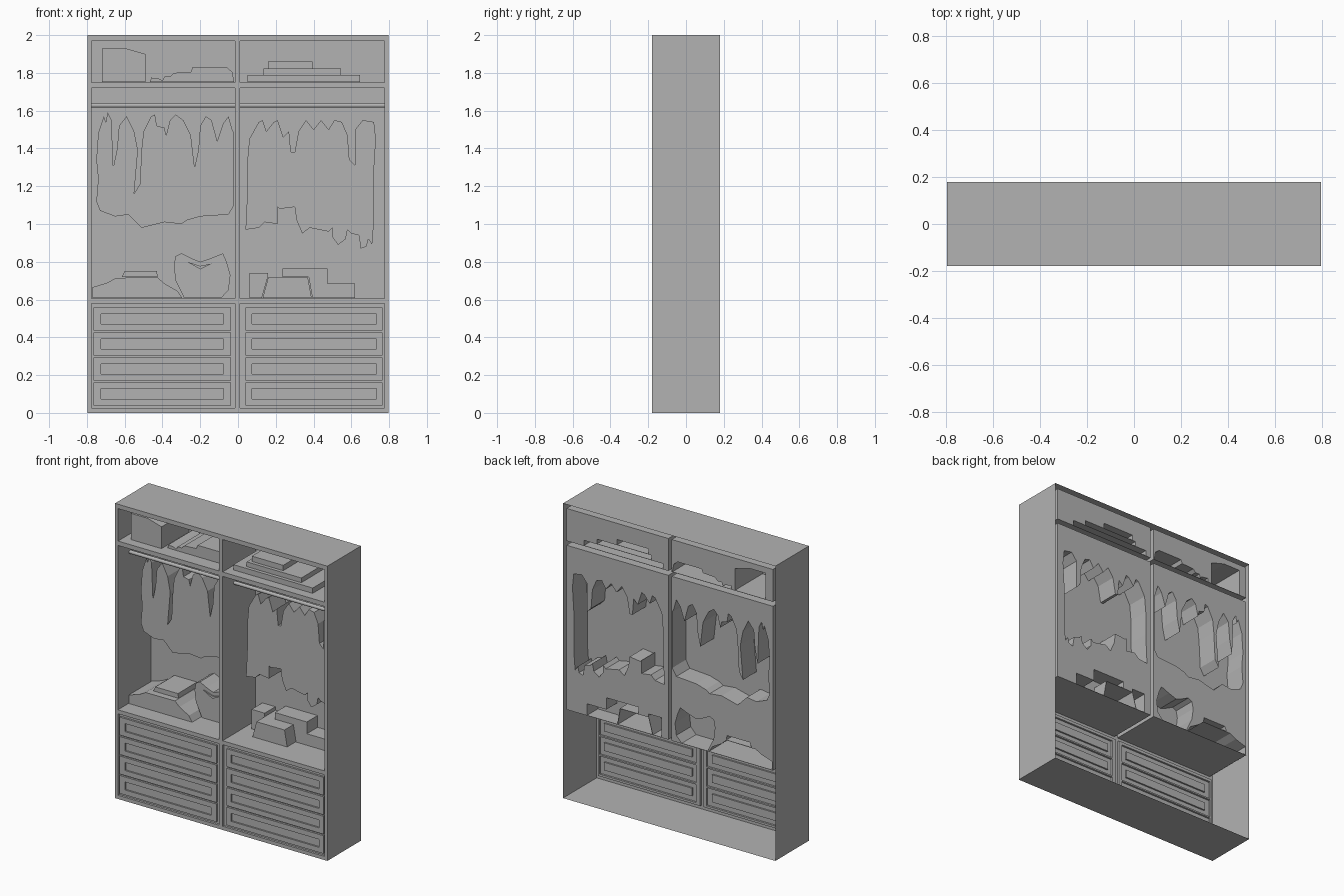
import bpy, bmesh, math

cube = bpy.data.objects.get("Cube")
if cube:
    bpy.data.objects.remove(cube)

GREY = (0.45, 0.45, 0.45, 1)
mat = bpy.data.materials.new("plain grey")
mat.use_nodes = True
mat.diffuse_color = GREY
mat.node_tree.nodes["Principled BSDF"].inputs["Base Color"].default_value = GREY

FRONT, BACK, PANEL = -0.18, 0.18, 0.175


def rect(x0, x1, z0, z1):
    return [(x0, z0), (x0, z1), (x1, z1), (x1, z0)]


def cm(points):
    return [(x / 100, z / 100) for x, z in points]


def ring(bm, points, y):
    """Closed loop of vertices and edges in the plane at depth y."""
    verts = [bm.verts.new((x, y, z)) for x, z in points]
    for a, b in zip(verts, verts[1:] + verts[:1]):
        bm.edges.new((a, b))
    return verts


def fill(bm, rings):
    """Flat panel bounded by the first ring, with the others as openings."""
    edges = [bm.edges.get((a, b)) for r in rings for a, b in zip(r, r[1:] + r[:1])]
    out = bmesh.ops.triangle_fill(bm, edges=edges, use_beauty=True, normal=(0, -1, 0))
    return [g for g in out["geom"] if isinstance(g, bmesh.types.BMFace)]


def bridge(bm, a, b):
    n = len(a)
    for i in range(n):
        j = (i + 1) % n
        bm.faces.new((a[i], a[j], b[j], b[i]))


def finish(bm, name, front_face):
    """Turn the sheet so the given face looks forward, then make the object."""
    bmesh.ops.recalc_face_normals(bm, faces=bm.faces[:])
    front_face.normal_update()
    if front_face.normal.y > 0:
        bmesh.ops.reverse_faces(bm, faces=bm.faces[:])
    mesh = bpy.data.meshes.new(name)
    bm.to_mesh(mesh)
    bm.free()
    mesh.materials.append(mat)
    obj = bpy.data.objects.new(name, mesh)
    bpy.context.collection.objects.link(obj)
    return obj


def recess(name, outline, depth, openings):
    """Lining of a bay: side walls and a rear panel with openings."""
    bm = bmesh.new()
    mouth, rear = ring(bm, outline, FRONT), ring(bm, outline, depth)
    faces = fill(bm, [rear] + [ring(bm, o, depth) for o in openings])
    bridge(bm, mouth, rear)
    finish(bm, name, faces[0])


def relief(name, outline, front, rear=PANEL):
    """Silhouette pushed forward from the rear panel, hollow behind."""
    bm = bmesh.new()
    face_ring, base = ring(bm, outline, front), ring(bm, outline, rear)
    face = bm.faces.new(face_ring)
    bridge(bm, face_ring, base)
    finish(bm, name, face)


def drawer(name, outline, inset, rear):
    """Drawer front: raised border around a sunken field."""
    bm = bmesh.new()
    base, border = ring(bm, outline, rear), ring(bm, outline, -0.178)
    lip, field = ring(bm, inset, -0.178), ring(bm, inset, -0.167)
    bridge(bm, base, border)
    fill(bm, [border, lip])
    bridge(bm, lip, field)
    finish(bm, name, bm.faces.new(field))


# Hanging clothes outlines
left_clothes = cm([
    (-73, 107), (-75, 112), (-74, 124), (-75, 134), (-74, 148), (-71, 157), (-70, 154),
    (-69, 159), (-67, 155), (-66, 130), (-64, 140), (-63, 152), (-59, 157), (-55, 149),
    (-53, 139), (-55, 116), (-52, 121), (-51, 140), (-50, 149), (-46, 157), (-44, 158),
    (-43, 152), (-39, 151), (-38, 147), (-36, 155), (-33, 158), (-29, 155), (-25, 147),
    (-23, 130), (-21, 139), (-20, 152), (-17, 157), (-14, 155), (-11, 144), (-8, 153),
    (-5, 157), (-3, 150), (-2, 148), (-2, 110), (-5, 105), (-20, 104), (-27, 102),
    (-30, 100), (-39, 101), (-51, 98), (-58, 105), (-65, 104)])
right_clothes = cm([
    (4, 97), (5, 118), (5, 134), (6, 145), (11, 154), (13, 155), (15, 149), (19, 154),
    (21, 155), (24, 146), (27, 149), (28, 138), (30, 138), (32, 149), (36, 155), (40, 150),
    (44, 155), (48, 150), (51, 155), (55, 154), (58, 147), (59, 134), (62, 131), (62, 150),
    (66, 155), (72, 154), (73, 145), (72, 129), (72, 102), (71, 89), (69, 92), (68, 88),
    (65, 87), (64, 94), (60, 95), (58, 97), (57, 92), (53, 89), (50, 93), (50, 98),
    (48, 96), (38, 98), (34, 95), (31, 102), (30, 109), (22, 108), (21, 109), (21, 100),
    (14, 101), (11, 98)])

# Stored things: name, outline, depth of the front face
upper_left = [
    ("storage_box", cm([(-72, 175.2), (-72, 193), (-59.5, 193), (-49, 190), (-49, 175.2)]), -0.12),
    ("folded_blanket", cm([(-46.5, 175.2), (-46, 177.5), (-42, 177), (-40, 176), (-39, 178),
                           (-36, 178), (-34, 180), (-25, 180.5), (-24, 183), (-6, 183),
                           (-3, 180.5), (-2, 175.2)]), -0.09)]
upper_right = [
    ("large_book", rect(0.05, 0.645, 1.752, 1.788), -0.12),
    ("medium_book", rect(0.135, 0.545, 1.79, 1.822), -0.10),
    ("small_book", rect(0.16, 0.395, 1.824, 1.86), -0.08)]
lower_left = [
    ("left_hanging_clothes", left_clothes, 0.03),
    ("folded_pile", cm([(-77, 60.7), (-77, 66.5), (-69, 69), (-64.5, 71.5), (-42.5, 71.7),
                        (-39, 68.5), (-32, 64.5), (-29.5, 60.7)]), -0.07),
    ("folded_pile_top", cm([(-61.5, 71.9), (-60, 75), (-43, 75), (-42.5, 71.9)]), -0.03),
    ("soft_bag", cm([(-28.5, 60.7), (-31, 66), (-33, 70), (-34, 78), (-33, 83), (-30, 84.5),
                     (-25, 82), (-20, 80), (-14, 82), (-8, 84.5), (-6, 80), (-4, 73),
                     (-5, 65), (-9, 60.7)]), 0.02)]
lower_right = [
    ("right_hanging_clothes", right_clothes, 0.03),
    ("small_box", cm([(6, 60.7), (6, 74), (15.8, 74), (15.8, 72), (12.6, 60.7)]), 0.06),
    ("tapered_box", cm([(13, 60.7), (16, 71.7), (37, 71.7), (39, 60.7)]), -0.03),
    ("stepped_box", cm([(23.5, 72), (23.5, 76.5), (47.5, 76.5), (47.5, 68.5), (62, 68.5),
                        (62, 60.7), (39.4, 60.7), (37.4, 72)]), 0.06)]

# Compartments with their contents
LEFT, RIGHT = (-0.775, -0.015), (0.01, 0.775)
TOP, MAIN, BASE = (1.75, 1.97), (0.605, 1.72), (0.025, 0.578)
compartments = [("upper_left_compartment", LEFT, TOP, upper_left),
                ("upper_right_compartment", RIGHT, TOP, upper_right),
                ("left_hanging_compartment", LEFT, MAIN, lower_left),
                ("right_hanging_compartment", RIGHT, MAIN, lower_right)]
for name, xs, zs, items in compartments:
    recess(name, rect(*xs, *zs), PANEL, [outline for _, outline, _ in items])
    for item_name, outline, front in items:
        relief(item_name, outline, front)
relief("bag_handle", cm([(-27, 80), (-20, 76), (-14, 79), (-20, 77.8)]), 0.012, 0.02)

# Drawer bays
DRAWER_REAR = -0.165
for side, xs, x0, x1, margin in (("left", LEFT, -0.765, -0.038, 0.04),
                                 ("right", RIGHT, 0.04, 0.765, 0.033)):
    rows = [(0.04 + 0.132 * i, 0.162 + 0.132 * i) for i in range(4)]
    fronts = [rect(x0, x1, a, b) for a, b in rows]
    recess(side + "_drawer_bay", rect(*xs, *BASE), DRAWER_REAR, fronts)
    for i, (a, b) in enumerate(rows):
        inset = rect(x0 + margin, x1 - margin, a + 0.034, b - 0.034)
        drawer(f"{side}_drawer_{i + 1}", fronts[i], inset, DRAWER_REAR)

# Cabinet: sides, top, bottom and front frame, open behind
bm = bmesh.new()
outline = rect(-0.797, 0.797, 0, 2)
front_ring, back_ring = ring(bm, outline, FRONT), ring(bm, outline, BACK)
holes = [ring(bm, rect(*xs, *zs), FRONT) for xs in (LEFT, RIGHT) for zs in (TOP, MAIN, BASE)]
frame = fill(bm, [front_ring] + holes)
bridge(bm, front_ring, back_ring)
finish(bm, "cabinet_shell", frame[0])

# Clothes rail
bpy.ops.mesh.primitive_cylinder_add(vertices=24, radius=0.012, depth=1.594,
                                    location=(0, -0.05, 1.628), rotation=(0, math.pi / 2, 0))
rail = bpy.context.object
rail.name = "clothes_rail"
rail.data.materials.append(mat)
bpy.ops.object.shade_smooth_by_angle()
